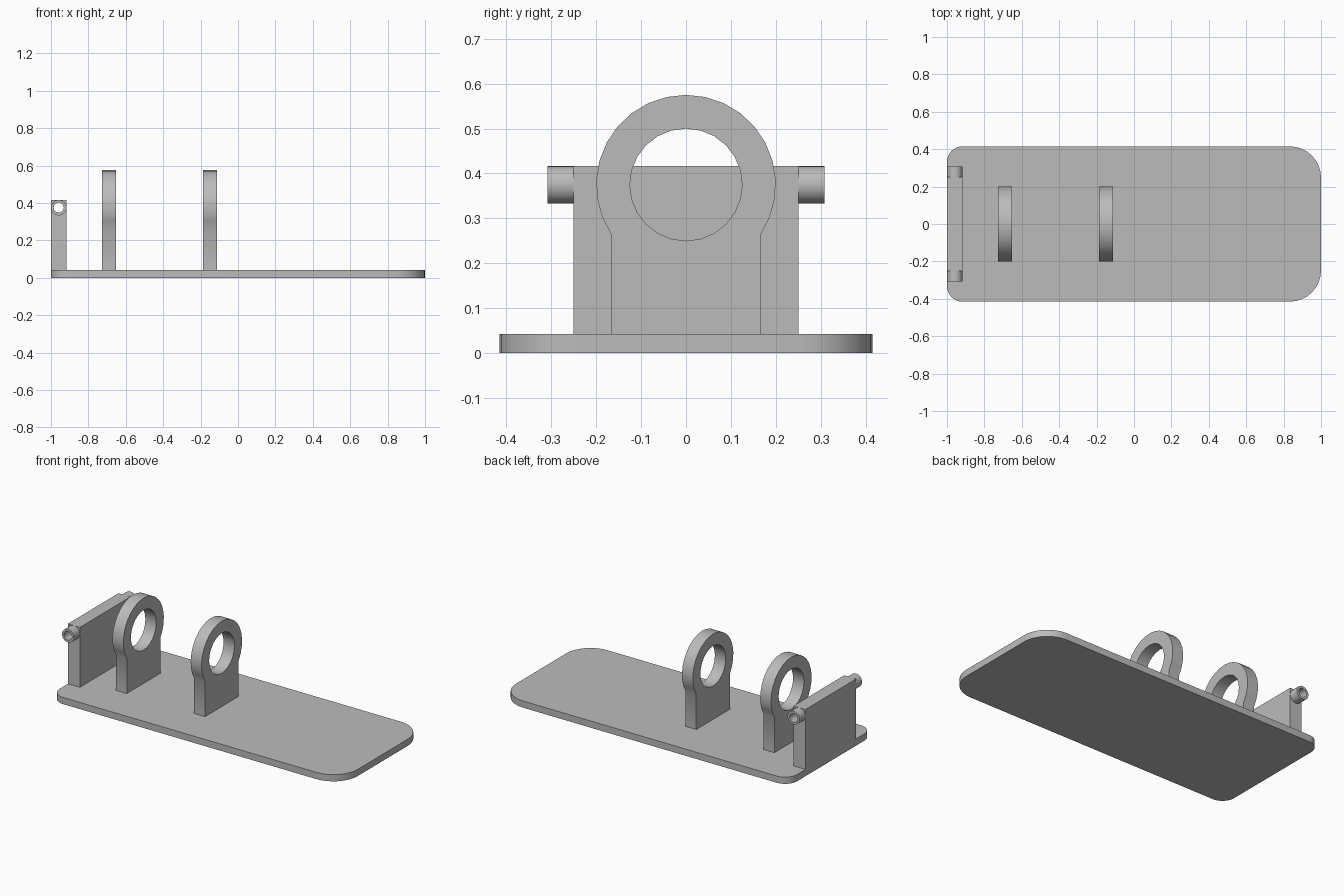
import bpy, bmesh
from math import sin, cos, asin, pi, radians
from mathutils import Vector

cube = bpy.data.objects.get("Cube")
if cube:
    bpy.data.objects.remove(cube, do_unlink=True)

grey = bpy.data.materials.new("plain grey")
grey.use_nodes = True
GREY = (0.5, 0.5, 0.5, 1)
grey.diffuse_color = GREY
grey.node_tree.nodes["Principled BSDF"].inputs["Base Color"].default_value = GREY

# Shared dimensions
PLATE_TOP = 0.042
BORE_Z = 0.375


def arc(cu, cv, r, start, end, steps):
    """Points on an arc, both ends included."""
    angles = [start + (end - start) * i / steps for i in range(steps + 1)]
    return [(cu + r * cos(a), cv + r * sin(a)) for a in angles]


def circle(cu, cv, r, steps=24):
    return arc(cu, cv, r, 0, 2 * pi, steps)[:-1]


def extrude(name, loops, place, offset):
    """Fill an outline with optional holes and extrude it by offset."""
    bm = bmesh.new()
    edges = []
    for loop in loops:
        verts = [bm.verts.new(place(u, v)) for u, v in loop]
        edges += [bm.edges.new((a, b)) for a, b in zip(verts, verts[1:] + verts[:1])]
    bmesh.ops.triangle_fill(bm, edges=edges, use_beauty=True)
    result = bmesh.ops.extrude_face_region(bm, geom=bm.faces[:], use_keep_orig=True)
    moved = [g for g in result["geom"] if isinstance(g, bmesh.types.BMVert)]
    bmesh.ops.translate(bm, verts=moved, vec=Vector(offset))
    bmesh.ops.recalc_face_normals(bm, faces=bm.faces[:])
    mesh = bpy.data.meshes.new(name)
    bm.to_mesh(mesh)
    bm.free()
    mesh.materials.append(grey)
    obj = bpy.data.objects.new(name, mesh)
    bpy.context.collection.objects.link(obj)
    bpy.ops.object.select_all(action="DESELECT")
    obj.select_set(True)
    bpy.context.view_layer.objects.active = obj
    bpy.ops.object.shade_smooth_by_angle(angle=radians(30))
    return obj


# Base plate with small corners at one end and large corners at the other
HALF = 0.415
SMALL, LARGE = 0.083, 0.167
outline = []
for i, (sx, sy, r) in enumerate([(1, 1, LARGE), (-1, 1, SMALL), (-1, -1, SMALL), (1, -1, LARGE)]):
    outline += arc(sx * (1 - r), sy * (HALF - r), r, i * pi / 2, (i + 1) * pi / 2, 8)
extrude("base_plate", [outline], lambda u, v: (u, v, 0), (0, 0, PLATE_TOP))

# Two upright ring brackets
RING, LEG = 0.2, 0.166
neck = -asin((RING**2 - LEG**2) ** 0.5 / RING)
bracket = [(-LEG, PLATE_TOP), (LEG, PLATE_TOP)] + arc(0, BORE_Z, RING, neck, pi - neck, 20)
for name, x in (("rear_ring_bracket", -0.727), ("middle_ring_bracket", -0.187)):
    extrude(name, [bracket, circle(0, BORE_Z, 0.125)],
            lambda u, v, x=x: (x, u, v), (0.075, 0, 0))

# End wall, bored through along its top
PIN_X, PIN_R, BORE_R, WALL = -0.9585, 0.0415, 0.027, 0.25
bore = circle(PIN_X, BORE_Z, BORE_R)
top = BORE_Z + PIN_R
wall = [(-1, PLATE_TOP), (PIN_X + PIN_R, PLATE_TOP), (PIN_X + PIN_R, top), (-1, top)]
extrude("end_wall", [wall, bore], lambda u, v: (u, -WALL, v), (0, 2 * WALL, 0))

# Hollow pivot stubs on both sides of the wall
for name, side in (("left_pivot_stub", 1), ("right_pivot_stub", -1)):
    extrude(name, [circle(PIN_X, BORE_Z, PIN_R), bore],
            lambda u, v, s=side: (u, s * WALL, v), (0, side * 0.058, 0))
